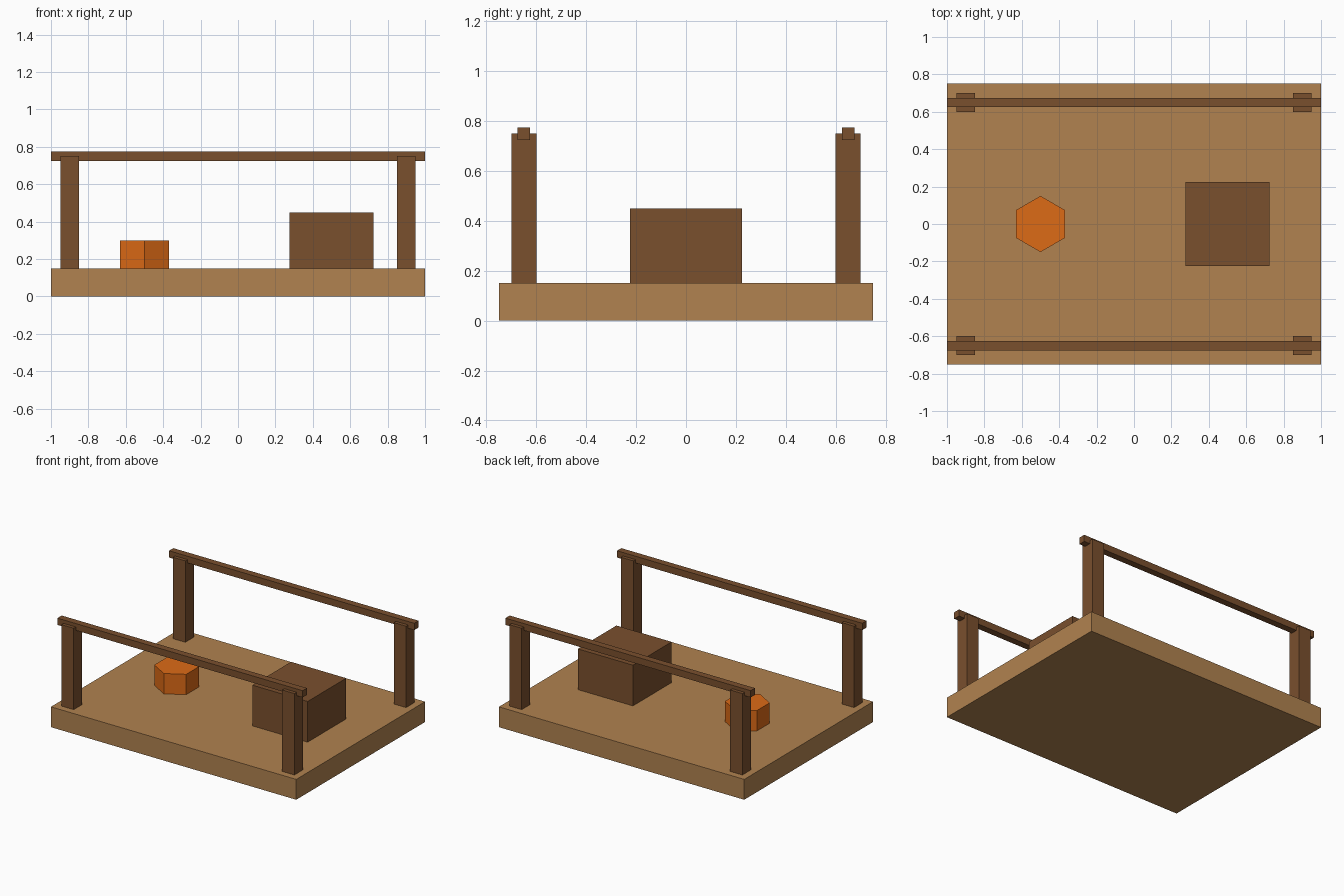
import bpy

if "Cube" in bpy.data.objects:
    bpy.data.objects.remove(bpy.data.objects["Cube"])


def material(name, rgb):
    mat = bpy.data.materials.new(name)
    mat.diffuse_color = (*rgb, 1.0)
    mat.use_nodes = True
    mat.node_tree.nodes["Principled BSDF"].inputs["Base Color"].default_value = mat.diffuse_color
    return mat


light_wood = material("light_wood", (0.44, 0.225, 0.08))
dark_wood = material("dark_wood", (0.195, 0.08, 0.027))
orange = material("orange", (0.72, 0.145, 0.008))


def box(name, center, size, mat):
    bpy.ops.mesh.primitive_cube_add(size=1, location=center)
    obj = bpy.context.object
    obj.name = name
    obj.scale = size
    bpy.ops.object.transform_apply(location=False, rotation=False, scale=True)
    obj.data.materials.append(mat)
    return obj


# Deck
box("deck", (0, 0, 0.075), (2, 1.5, 0.15), light_wood)

# Railings: two posts and a top rail on each long side
for side, y in (("front", -0.65), ("back", 0.65)):
    for end, x in (("left", -0.9), ("right", 0.9)):
        box(f"{side}_{end}_post", (x, y, 0.45), (0.1, 0.1, 0.6), dark_wood)
    box(f"{side}_rail", (0, y, 0.75), (2, 0.05, 0.05), dark_wood)

# Crate
box("crate", (0.5, 0, 0.3), (0.45, 0.45, 0.3), dark_wood)

# Hexagonal stool
bpy.ops.mesh.primitive_cylinder_add(vertices=6, radius=0.15, depth=0.15,
                                    location=(-0.5, 0, 0.225))
stool = bpy.context.object
stool.name = "hexagonal_stool"
stool.data.materials.append(orange)
